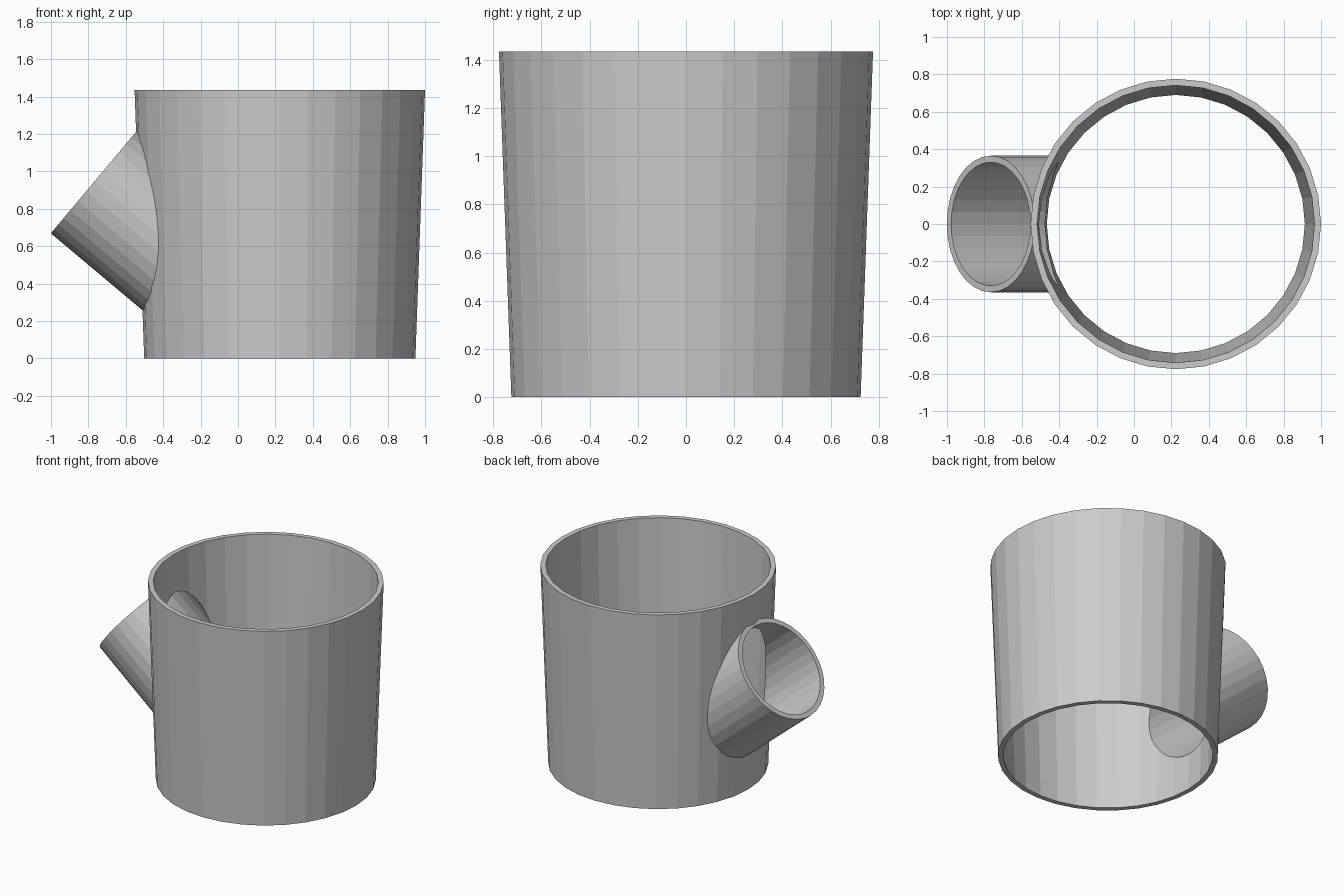
import bpy, bmesh, math
from mathutils import Matrix, Vector

default = bpy.data.objects.get("Cube")
if default:
    bpy.data.objects.remove(default, do_unlink=True)

SIDES = 32
HEIGHT, WALL = 1.435, 0.035
R_BOTTOM, R_TOP = 0.725, 0.7765
CUP_X = 0.2235
SPOUT_R, SPOUT_LEN = 0.365, 0.9
MOUTH = Vector((-0.766, 0, 0.948))
TILT = math.radians(-50)

grey = bpy.data.materials.new("plain grey")
grey.use_nodes = True
colour = (0.6, 0.6, 0.6, 1)
grey.diffuse_color = colour
grey.node_tree.nodes["Principled BSDF"].inputs["Base Color"].default_value = colour


def solid(name, r_low, r_high, z_low, z_high, matrix):
    """Closed tapered cylinder between two heights, placed by a matrix."""
    bm = bmesh.new()
    place = matrix @ Matrix.Translation((0, 0, (z_low + z_high) / 2))
    bmesh.ops.create_cone(bm, cap_ends=True, segments=SIDES, radius1=r_low,
                          radius2=r_high, depth=z_high - z_low, matrix=place)
    mesh = bpy.data.meshes.new(name)
    bm.to_mesh(mesh)
    bm.free()
    mesh.materials.append(grey)
    obj = bpy.data.objects.new(name, mesh)
    bpy.context.scene.collection.objects.link(obj)
    return obj


def combine(target, other, operation):
    """Apply a boolean and remove the helper."""
    mod = target.modifiers.new(operation.lower(), 'BOOLEAN')
    mod.operation, mod.solver, mod.object = operation, 'EXACT', other
    bpy.context.view_layer.objects.active = target
    bpy.ops.object.modifier_apply(modifier=mod.name)
    bpy.data.objects.remove(other, do_unlink=True)


upright = Matrix.Translation((CUP_X, 0, 0))
tilted = Matrix.Translation(MOUTH) @ Matrix.Rotation(TILT, 4, 'Y')

# Outer shape: tapered sleeve with a slanted branch on its right side
body = solid("sleeve_with_branch", R_BOTTOM, R_TOP, 0, HEIGHT, upright)
branch = solid("branch", SPOUT_R, SPOUT_R, -SPOUT_LEN, 0, tilted)
combine(body, branch, 'UNION')

# Bores: through the sleeve, then through the branch
over = 0.1
slope = (R_TOP - R_BOTTOM) / HEIGHT * over
bore = solid("sleeve_bore", R_BOTTOM - WALL - slope, R_TOP - WALL + slope,
             -over, HEIGHT + over, upright)
combine(body, bore, 'DIFFERENCE')
branch_bore = solid("branch_bore", SPOUT_R - WALL, SPOUT_R - WALL,
                    -SPOUT_LEN, over, tilted)
combine(body, branch_bore, 'DIFFERENCE')

# Faceted look
for face in body.data.polygons:
    face.use_smooth = False
